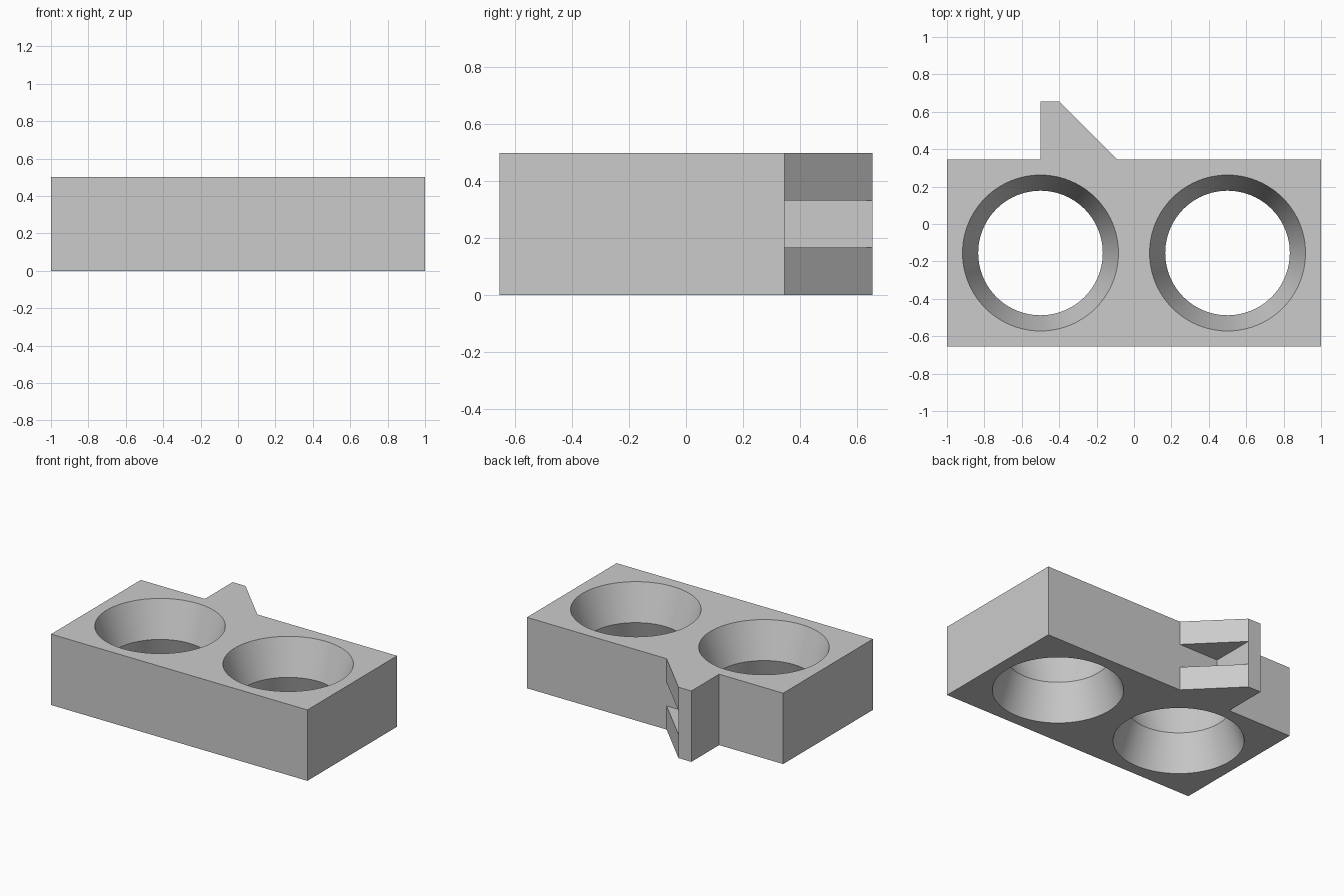
import bpy
import bmesh
import math

cube = bpy.data.objects.get("Cube")
if cube:
    bpy.data.objects.remove(cube)

grey = bpy.data.materials.new("light grey")
grey.use_nodes = True
colour = (0.6, 0.6, 0.6, 1)
grey.diffuse_color = colour
grey.node_tree.nodes["Principled BSDF"].inputs["Base Color"].default_value = colour

HEIGHT = 0.5
BACK = 0.345
FRONT = -0.655
HOLE_Y = (BACK + FRONT) / 2
WALL_X = -0.4


def make_object(name, bm):
    bmesh.ops.recalc_face_normals(bm, faces=bm.faces[:])
    mesh = bpy.data.meshes.new(name)
    bm.to_mesh(mesh)
    bm.free()
    mesh.materials.append(grey)
    obj = bpy.data.objects.new(name, mesh)
    bpy.context.collection.objects.link(obj)
    return obj


def prism(name, outline, z0, z1):
    """Extrude a plan outline from z0 up to z1."""
    bm = bmesh.new()
    face = bm.faces.new([bm.verts.new((x, y, z0)) for x, y in outline])
    top = bmesh.ops.extrude_face_region(bm, geom=[face])["geom"]
    verts = [v for v in top if isinstance(v, bmesh.types.BMVert)]
    bmesh.ops.translate(bm, verts=verts, vec=(0, 0, z1 - z0))
    return make_object(name, bm)


def box(name, x0, x1, y0, y1, z0, z1):
    return prism(name, [(x0, y0), (x1, y0), (x1, y1), (x0, y1)], z0, z1)


def hourglass(name, x, y, waist, rim, segments=96):
    """Two cones meeting at a waist, running slightly past both block faces."""
    bm = bmesh.new()
    half = HEIGHT / 2
    over = 0.05
    wide = rim + (rim - waist) * over / half
    rings = []
    for r, z in ((wide, -over), (waist, half), (wide, HEIGHT + over)):
        angles = [math.tau * i / segments for i in range(segments)]
        rings.append([bm.verts.new((x + r * math.cos(a), y + r * math.sin(a), z))
                      for a in angles])
    for low, high in zip(rings, rings[1:]):
        for i in range(segments):
            j = (i + 1) % segments
            bm.faces.new((low[i], low[j], high[j], high[i]))
    bm.faces.new(rings[0])
    bm.faces.new(rings[-1])
    return make_object(name, bm)


def combine(target, tool, operation):
    """Apply a boolean and remove the tool object."""
    mod = target.modifiers.new(operation.lower(), "BOOLEAN")
    mod.operation = operation
    mod.solver = "EXACT"
    mod.object = tool
    bpy.context.view_layer.objects.active = target
    bpy.ops.object.modifier_apply(modifier=mod.name)
    bpy.data.objects.remove(tool)


# Block with two double-tapered holes
block = box("holder_block", -1, 1, FRONT, BACK, 0, HEIGHT)
for side in (-1, 1):
    combine(block, hourglass("hole_cutter", side * 0.5, HOLE_Y, 0.333, 0.417),
            "DIFFERENCE")

# Rear hook with a sloping side, slotted across its middle third
hook = prism("rear_hook", [(-0.5, BACK), (-0.09, BACK), (WALL_X, -FRONT),
                           (-0.5, -FRONT)], 0, HEIGHT)
slot = box("slot_cutter", WALL_X, 0.2, BACK - 0.1, 0.8, HEIGHT / 3, HEIGHT * 2 / 3)
combine(hook, slot, "DIFFERENCE")

# Smooth hole walls, crisp edges
for obj in (block, hook):
    bpy.ops.object.select_all(action="DESELECT")
    obj.select_set(True)
    bpy.context.view_layer.objects.active = obj
    bpy.ops.object.shade_smooth_by_angle(angle=math.radians(25))
